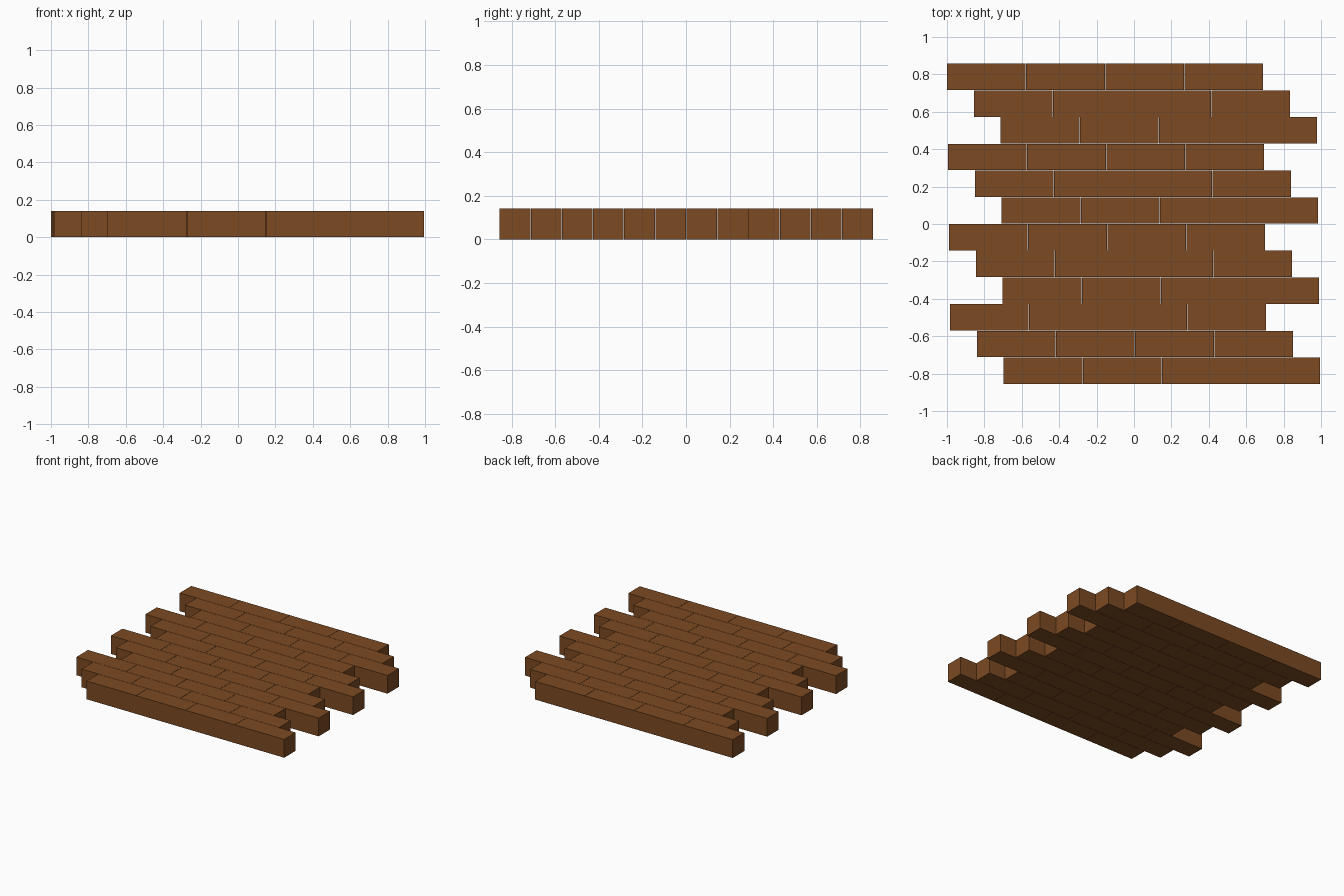
import bpy

if "Cube" in bpy.data.objects:
    bpy.data.objects.remove(bpy.data.objects["Cube"])

# Brick dimensions and spacing
ROWS, PER_ROW = 12, 4
PITCH_X, PITCH_Y, HEIGHT, GAP = 0.4232, 0.1428, 0.141, 0.002

brown = bpy.data.materials.new("brick brown")
brown.diffuse_color = (0.2, 0.068, 0.016, 1)
brown.use_nodes = True
brown.node_tree.nodes["Principled BSDF"].inputs["Base Color"].default_value = brown.diffuse_color


def brick(name, x0, x1, y0, y1):
    bpy.ops.mesh.primitive_cube_add(size=1, location=((x0 + x1) / 2, (y0 + y1) / 2, HEIGHT / 2))
    ob = bpy.context.object
    ob.name = name
    ob.scale = (x1 - x0, y1 - y0, HEIGHT)
    bpy.ops.object.transform_apply(location=False, rotation=False, scale=True)
    ob.data.materials.append(brown)


# Rows run from back to front, stepping right in a repeating group of three
for row in range(ROWS):
    left = -1 + 0.1437 * (row % 3) + 0.0053 * (row // 3)
    back = PITCH_Y * (ROWS / 2 - row)
    for col in range(PER_ROW):
        x = left + col * PITCH_X
        brick(f"brick_row{row + 1}_{col + 1}", x, x + PITCH_X - GAP,
              back - PITCH_Y + GAP, back)
